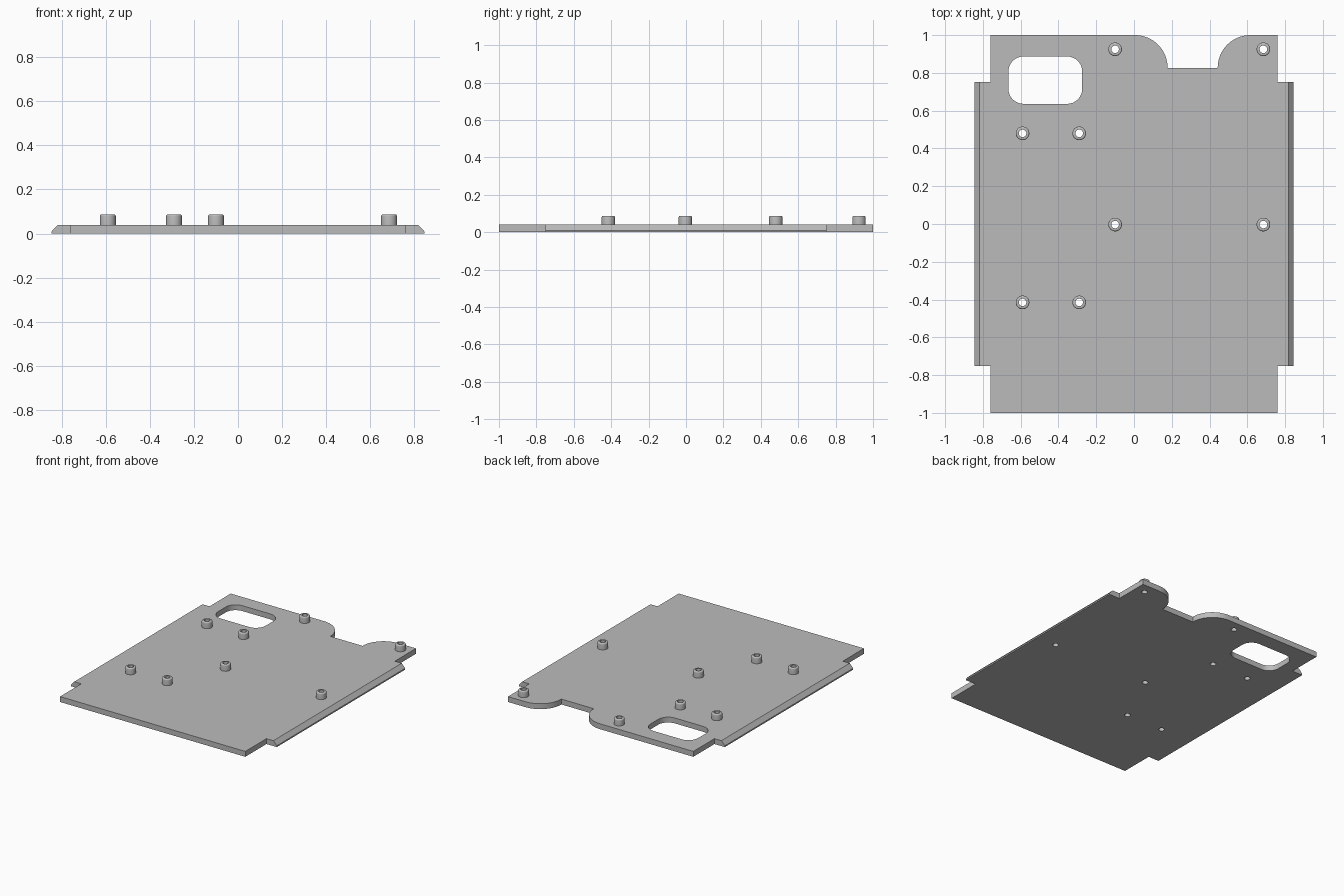
import bpy, bmesh
from math import sin, cos, pi, radians

cube = bpy.data.objects.get("Cube")
if cube:
    bpy.data.objects.remove(cube)

grey = bpy.data.materials.new("metal_grey")
grey.use_nodes = True
GREY = (0.5, 0.5, 0.5, 1)
grey.diffuse_color = GREY
grey.node_tree.nodes["Principled BSDF"].inputs["Base Color"].default_value = GREY

THICK, LIP, TOP = 0.04, 0.01, 0.087
BORE, RADIUS, FILLET = 0.02, 0.036, 0.008
SEGS = 32
POSTS = [(x, y) for x in (-0.59, -0.29) for y in (-0.415, 0.48)]
POSTS += [(x, y) for x in (-0.1, 0.685) for y in (-0.003, 0.925)]


def arc(cx, cy, r, start, end, n):
    """Points along an arc, angles in degrees."""
    angles = [radians(start + (end - start) * i / n) for i in range(n + 1)]
    return [(cx + r * cos(a), cy + r * sin(a)) for a in angles]


def finish(bm, name):
    bmesh.ops.recalc_face_normals(bm, faces=bm.faces)
    mesh = bpy.data.meshes.new(name)
    bm.to_mesh(mesh)
    bm.free()
    mesh.materials.append(grey)
    ob = bpy.data.objects.new(name, mesh)
    bpy.context.collection.objects.link(ob)
    bpy.ops.object.select_all(action='DESELECT')
    ob.select_set(True)
    bpy.context.view_layer.objects.active = ob
    bpy.ops.object.shade_smooth_by_angle(angle=radians(30))
    return ob


def loop(bm, points):
    verts = [bm.verts.new((x, y, 0)) for x, y in points]
    for a, b in zip(verts, verts[1:] + verts[:1]):
        bm.edges.new((a, b))


# Base plate outline: side tabs and a rounded notch in the back edge
HALF, TAB, TAB_Y, R = 0.76, 0.845, 0.752, 0.173
outline = [(-HALF, -1), (HALF, -1), (HALF, -TAB_Y), (TAB, -TAB_Y),
           (TAB, TAB_Y), (HALF, TAB_Y), (HALF, 1)]
outline += arc(0.443 + R, 1 - R, R, 90, 180, 16)
outline += arc(0.178 - R, 1 - R, R, 0, 90, 16)
outline += [(-HALF, 1), (-HALF, TAB_Y), (-TAB, TAB_Y), (-TAB, -TAB_Y), (-HALF, -TAB_Y)]

# Rounded rectangular window
C = 0.08
x0, x1, y0, y1 = -0.665 + C, -0.274 - C, 0.636 + C, 0.887 - C
window = []
for i, (x, y) in enumerate([(x1, y1), (x0, y1), (x0, y0), (x1, y0)]):
    window += arc(x, y, C, 90 * i, 90 * i + 90, 8)

bm = bmesh.new()
loop(bm, outline)
loop(bm, window)
for x, y in POSTS:
    loop(bm, arc(x, y, BORE, 0, 360, SEGS)[:-1])
bmesh.ops.triangle_fill(bm, edges=bm.edges[:], use_beauty=True, normal=(0, 0, 1))

# Raise the plate in two steps, then slope the outer sides of the tabs
top = bm.faces[:]
for height in (LIP, THICK - LIP):
    new = bmesh.ops.extrude_face_region(bm, geom=top)["geom"]
    verts = [g for g in new if isinstance(g, bmesh.types.BMVert)]
    top = [g for g in new if isinstance(g, bmesh.types.BMFace)]
    bmesh.ops.translate(bm, verts=verts, vec=(0, 0, height))
for v in verts:
    if abs(v.co.x) > 0.8:
        v.co.x = 0.817 if v.co.x > 0 else -0.817
finish(bm, "base_plate")

# Hollow standoffs with a rounded top rim
for i, (px, py) in enumerate(POSTS):
    profile = [(BORE, THICK), (BORE, TOP)]
    profile += arc(RADIUS - FILLET, TOP - FILLET, FILLET, 90, 0, 4) + [(RADIUS, THICK)]
    bm = bmesh.new()
    verts = [bm.verts.new((px + r, py, z)) for r, z in profile]
    edges = [bm.edges.new(pair) for pair in zip(verts, verts[1:])]
    bmesh.ops.spin(bm, geom=verts + edges, cent=(px, py, 0), axis=(0, 0, 1),
                   angle=2 * pi, steps=SEGS)
    bmesh.ops.remove_doubles(bm, verts=bm.verts, dist=0.0001)
    finish(bm, f"standoff_{i + 1}")
